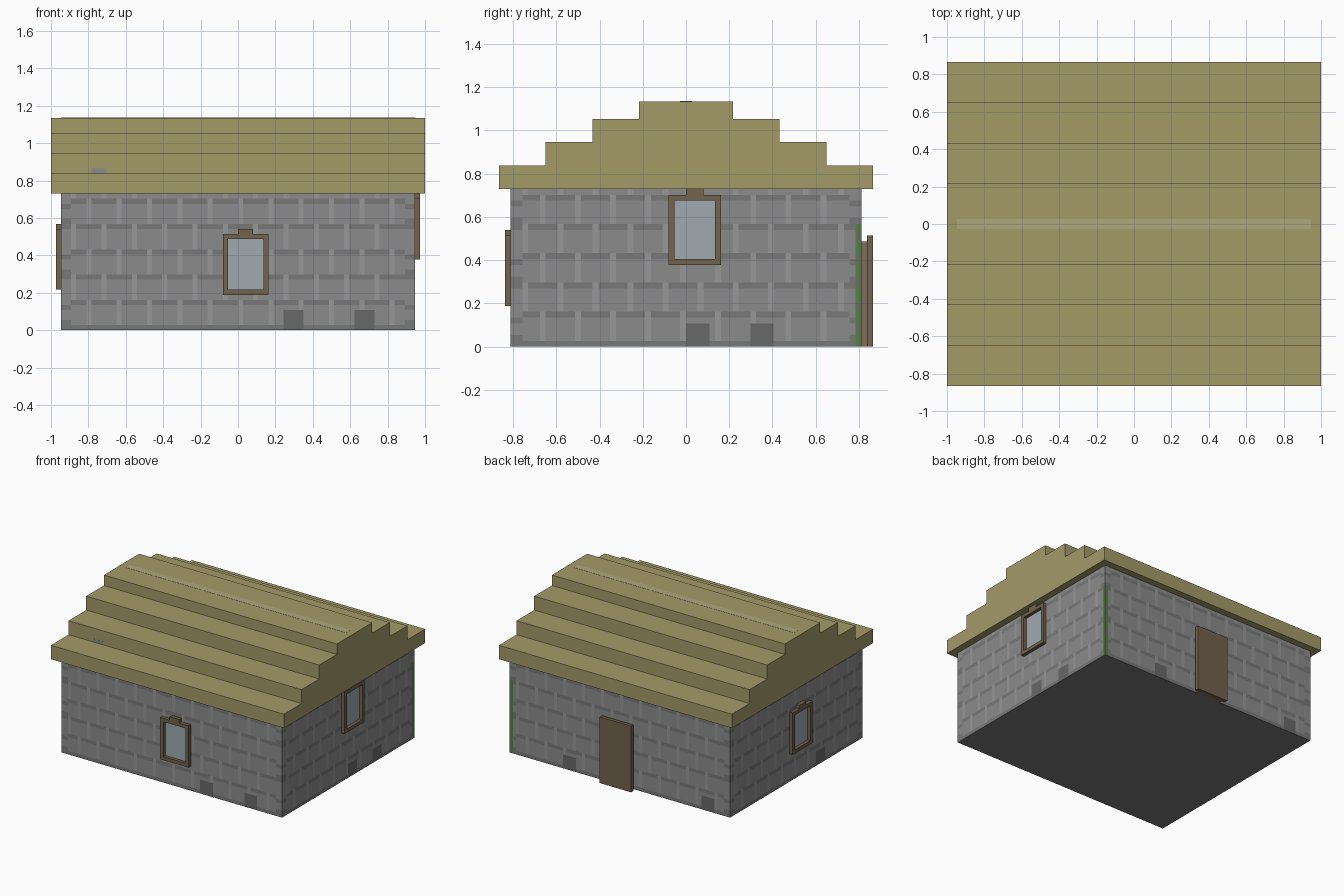
import bpy, bmesh, math
from mathutils import Matrix, Vector

if "Cube" in bpy.data.objects:
    bpy.data.objects.remove(bpy.data.objects["Cube"])

U = 2 / 74  # one block unit: the cottage sits on a regular block grid


def material(name, rgb):
    m = bpy.data.materials.new(name)
    m.diffuse_color = (*rgb, 1)
    m.use_nodes = True
    m.node_tree.nodes["Principled BSDF"].inputs["Base Color"].default_value = m.diffuse_color
    return m


STONE = material("stone", (0.26, 0.26, 0.26))
MORTAR = material("mortar", (0.19, 0.19, 0.19))
JOINT = material("joint", (0.31, 0.31, 0.31))
DARK = material("dark_stone", (0.14, 0.14, 0.14))
MOSS = material("moss", (0.09, 0.22, 0.06))
MOSS2 = material("moss_dark", (0.12, 0.18, 0.09))
THATCH = material("thatch", (0.37, 0.325, 0.14))
RIDGE = material("ridge_thatch", (0.43, 0.39, 0.20))
WOOD = material("wood", (0.17, 0.125, 0.075))
DOOR = material("door_wood", (0.22, 0.155, 0.10))
GLASS = material("glass", (0.35, 0.40, 0.44))


def finish(name, bm, mats):
    bmesh.ops.recalc_face_normals(bm, faces=bm.faces)
    mesh = bpy.data.meshes.new(name)
    bm.to_mesh(mesh)
    bm.free()
    for m in mats:
        mesh.materials.append(m)
    ob = bpy.data.objects.new(name, mesh)
    bpy.context.collection.objects.link(ob)
    return ob


def add_box(bm, lo, hi, turn=0):
    """Box between two corners in block units, turned about z to face a wall."""
    lo, hi = Vector(lo), Vector(hi)
    rot = Matrix.Rotation(math.radians(turn), 4, 'Z')
    mat = rot @ Matrix.Translation((lo + hi) / 2 * U) @ Matrix.Diagonal((*((hi - lo) * U), 1))
    bmesh.ops.create_cube(bm, size=1, matrix=mat)


def boxes(name, mat, parts, turn=0):
    bm = bmesh.new()
    for lo, hi in parts:
        add_box(bm, lo, hi, turn)
    return finish(name, bm, [mat])


# Walls: turn angle, half width, distance from centre, dark footing stones
H = 27
WALLS = {
    "front": (0, 35, 30, (9, 23)),
    "right": (90, 30, 35, (0, 11)),
    "back": (180, 35, 30, (-18, 26)),
    "left": (-90, 30, 35, (9,)),
}
WALL_MATS = [STONE, MORTAR, JOINT, DARK, MOSS, MOSS2]


def stone_colour(side, u, v, half, footings):
    mossy = (side == "right" and u == half - 1) or (side == "back" and u == -half)
    if mossy and v < 21:
        return 4 + (v // 2) % 2
    if v < 4 and any(f <= u < f + 4 for f in footings):
        return 3
    if min(u + half, half - 1 - u) < 2:          # corner stones
        return 1 if v % 5 in (0, 1, 4) and (v // 5) % 2 == 0 else 0
    course = (v - 1) // 5
    if v > 0 and (u + half + 3 * (course % 2)) % 6 == 5:
        return 2
    return 1 if v % 5 == 0 else 0


bm = bmesh.new()
for side, (turn, half, dist, footings) in WALLS.items():
    rot = Matrix.Rotation(math.radians(turn), 3, 'Z')
    grid = {(u, v): bm.verts.new(rot @ Vector((u, -dist, v)) * U)
            for u in range(-half, half + 1) for v in range(H + 1)}
    for u in range(-half, half):
        for v in range(H):
            f = bm.faces.new([grid[u, v], grid[u + 1, v], grid[u + 1, v + 1], grid[u, v + 1]])
            f.material_index = stone_colour(side, u, v, half, footings)
bmesh.ops.remove_doubles(bm, verts=bm.verts, dist=1e-4)
bmesh.ops.holes_fill(bm, edges=[e for e in bm.edges if e.is_boundary], sides=0)
finish("stone_walls", bm, WALL_MATS)

# Stepped thatch roof: half profile mirrored, then extruded along x
half_profile = []
for y, z0, z1 in ((32, 27, 31), (24, 31, 35), (16, 35, 39), (8, 39, 42)):
    half_profile += [(y, z0), (y, z1)]
profile = half_profile + [(-y, z) for y, z in reversed(half_profile)]
bm = bmesh.new()
face = bm.faces.new([bm.verts.new((-37 * U, y * U, z * U)) for y, z in profile])
ext = bmesh.ops.extrude_face_region(bm, geom=[face])
bmesh.ops.translate(bm, vec=(74 * U, 0, 0),
                    verts=[g for g in ext["geom"] if isinstance(g, bmesh.types.BMVert)])
finish("thatch_roof", bm, [THATCH])

# Pale ridge stripe and the bit of stone peeking out of the thatch
boxes("ridge_stripe", RIDGE, [((-35, -1, 41.5), (35, 1, 42.04))])
boxes("roof_stone", STONE, [((-29, -24.04, 31), (-26, -23, 32))])

# Windows: frame bars, small keystone on top, glass set back in the frame
for side, z in (("front", 7), ("right", 14), ("left", 8)):
    turn, _, d, _ = WALLS[side]
    a, b = -d - 1, -d
    boxes(side + "_window_frame", WOOD, [
        ((-3, a, z), (-2, b, z + 12)),
        ((5, a, z), (6, b, z + 12)),
        ((-2, a, z), (5, b, z + 1)),
        ((-2, a, z + 11), (5, b, z + 12)),
        ((0, a, z + 12), (3, b, z + 13)),
    ], turn)
    boxes(side + "_window_glass", GLASS, [((-2, b - 0.1, z + 1), (5, b + 0.2, z + 11))], turn)

# Back door: backing panel and the slightly larger outer leaf
boxes("door_backing", DOOR, [((-4, -31, 0), (4, -30, 18))], 180)
boxes("door_leaf", WOOD, [((-5, -32, 0), (5, -31, 19))], 180)
